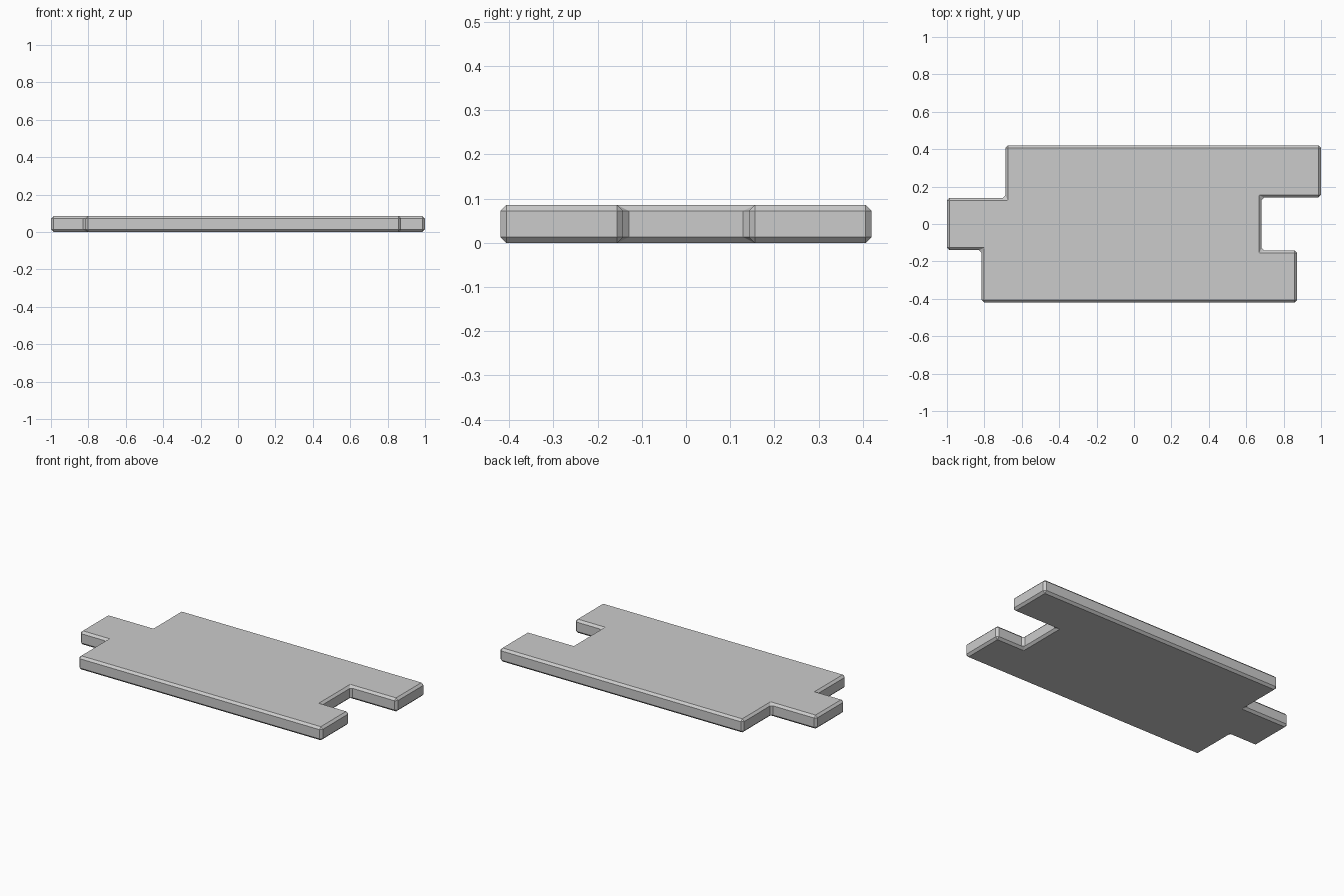
import bpy, bmesh

if "Cube" in bpy.data.objects:
    bpy.data.objects.remove(bpy.data.objects["Cube"])

HEIGHT = 0.085
BEVEL = 0.0135

# Outline of three staggered rows, counter-clockwise from the front left
outline = [
    (-0.815, -0.42), (0.872, -0.42), (0.872, -0.142), (0.682, -0.142),
    (0.682, 0.142), (1.0, 0.142), (1.0, 0.42), (-0.688, 0.42),
    (-0.688, 0.14), (-1.0, 0.14), (-1.0, -0.14), (-0.815, -0.14),
]

# Extrude the outline into a slab
bm = bmesh.new()
base = bm.faces.new([bm.verts.new((x, y, 0)) for x, y in outline])
top = bmesh.ops.extrude_face_region(bm, geom=[base], use_keep_orig=True)
bmesh.ops.translate(bm, vec=(0, 0, HEIGHT),
                    verts=[v for v in top["geom"] if isinstance(v, bmesh.types.BMVert)])
bmesh.ops.recalc_face_normals(bm, faces=bm.faces)

# Flat chamfer on every edge, inner corners included
bmesh.ops.bevel(bm, geom=bm.edges[:], offset=BEVEL, offset_type='OFFSET',
                segments=1, profile=0.5, affect='EDGES')
bmesh.ops.recalc_face_normals(bm, faces=bm.faces)

mesh = bpy.data.meshes.new("floor_tile")
bm.to_mesh(mesh)
bm.free()
bpy.context.collection.objects.link(bpy.data.objects.new("floor_tile", mesh))
